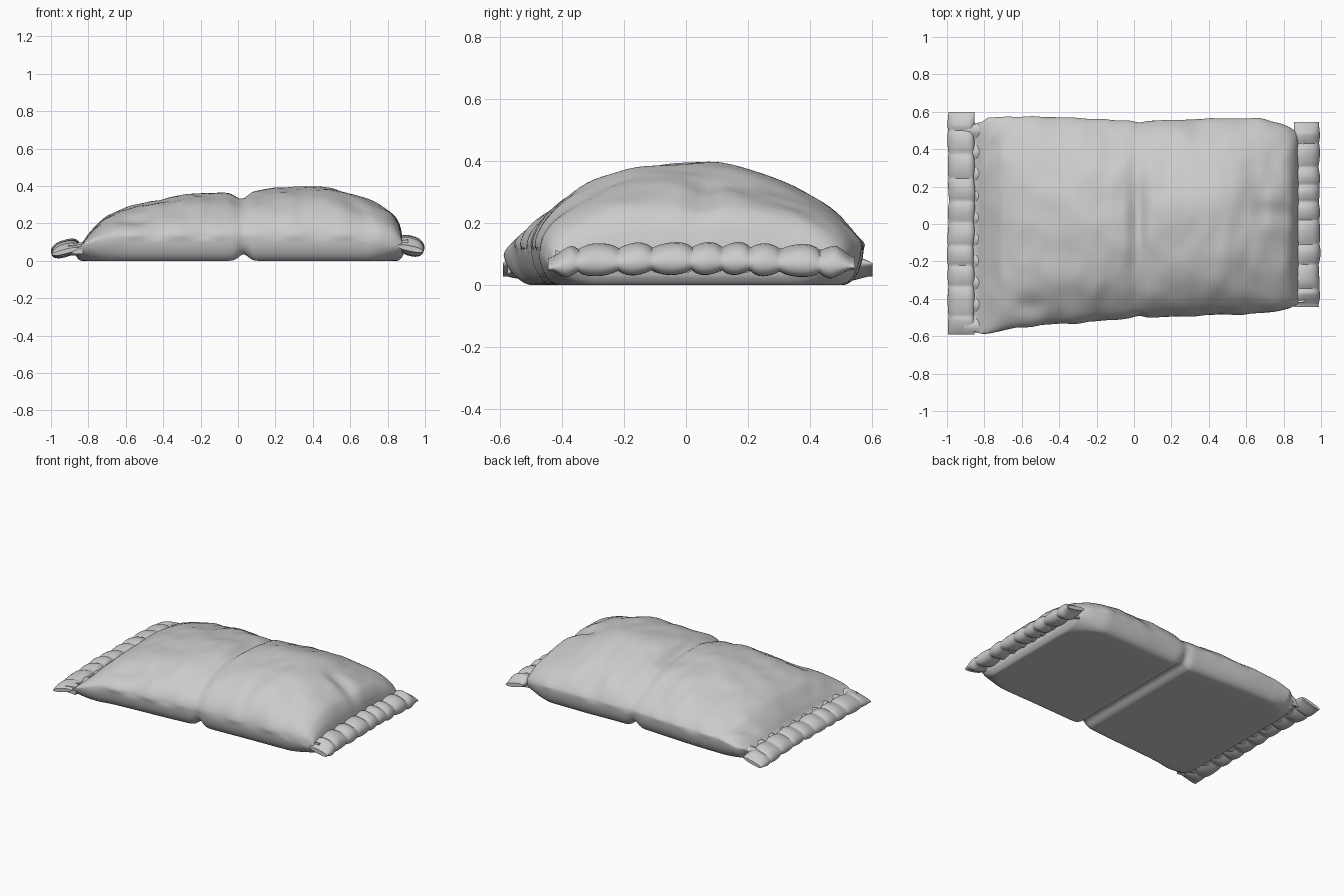
import bpy, bmesh, math
from mathutils import Vector, noise

if "Cube" in bpy.data.objects:
    bpy.data.objects.remove(bpy.data.objects["Cube"])


def interp(table, x):
    """Smooth lookup in a short (x, value) profile (monotone cubic)."""
    if x <= table[0][0]:
        return table[0][1]
    for i, ((x0, v0), (x1, v1)) in enumerate(zip(table, table[1:])):
        if x <= x1:
            def slope(k):
                if k == 0 or k == len(table) - 1:
                    j = 0 if k == 0 else k - 1
                    return (table[j+1][1]-table[j][1]) / (table[j+1][0]-table[j][0])
                a = (table[k][1]-table[k-1][1]) / (table[k][0]-table[k-1][0])
                b = (table[k+1][1]-table[k][1]) / (table[k+1][0]-table[k][0])
                return 0 if a * b <= 0 else 2 * a * b / (a + b)
            h = x1 - x0
            t = (x - x0) / h
            return (v0*(2*t**3-3*t*t+1) + h*slope(i)*(t**3-2*t*t+t)
                    + v1*(3*t*t-2*t**3) + h*slope(i+1)*(t**3-t*t))
    return table[-1][1]


def gauss(d, w):
    return math.exp(-(d / w) ** 2)


def loft(name, rings):
    bm = bmesh.new()
    vr = [[bm.verts.new(p) for p in ring] for ring in rings]
    n = len(vr[0])
    for a, b in zip(vr, vr[1:]):
        for i in range(n):
            bm.faces.new((a[i], a[(i+1) % n], b[(i+1) % n], b[i]))
    bm.faces.new(vr[0])
    bm.faces.new(vr[-1])
    bmesh.ops.recalc_face_normals(bm, faces=bm.faces)
    me = bpy.data.meshes.new(name)
    bm.to_mesh(me)
    bm.free()
    ob = bpy.data.objects.new(name, me)
    bpy.context.collection.objects.link(ob)
    bpy.ops.object.select_all(action='DESELECT')
    ob.select_set(True)
    bpy.context.view_layer.objects.active = ob
    bpy.ops.object.shade_smooth_by_angle(angle=math.radians(50))
    return ob


# Long profiles of the filled bag: crest height, front edge, back edge
TOP = [(-.87, .075), (-.84, .09), (-.8, .14), (-.7, .245), (-.6, .285), (-.4, .33), (-.2, .36),
       (-.06, .36), (.01, .342), (.09, .375), (.3, .393), (.47, .395), (.6, .36),
       (.75, .305), (.82, .262), (.865, .19), (.885, .09)]
FRONT = [(-.87, -.575), (-.8, -.585), (-.6, -.55), (-.2, -.52), (0, -.503), (.1, -.5),
         (.4, -.487), (.7, -.475), (.82, -.455), (.885, -.425)]
BACK = [(-.87, .535), (-.82, .54), (-.77, .57), (-.5, .573), (-.2, .56), (0, .552), (.2, .555),
        (.4, .563), (.65, .565), (.75, .545), (.83, .515), (.885, .48)]


def body_ring(x, n=48):
    top, fy, by = interp(TOP, x), interp(FRONT, x), interp(BACK, x)
    waist = gauss(x - .03, .035)
    end = min(x + .87, .885 - x)                  # distance from the closed ends
    e = max(0, 1 - end / .22)
    mid = min(.13 - .05 * e, top - .012)          # height of the widest line
    low = .035 * waist + .035 * max(0, 1 - end / .035) ** 2
    fy, by = fy + .012 * waist, by - .008 * waist
    inset = .07 + .13 * e * e                     # chamfered corners of flat base
    pts = []
    for i in range(n + 1):                        # upper skin, front to back
        t = -math.cos(math.pi * i / n)
        y = t * (-fy if t < 0 else by)
        p = .58 if t < 0 else .72
        p = p * (1 - .45 * e)
        z = mid + (top - mid) * max(0, 1 - t * t) ** p
        k = z - mid
        wr = noise.noise(Vector((x * 5, y * 5, 2))) * .014
        wr += noise.noise(Vector((x * 13, y * 9, 7))) * .006
        z += wr * min(1, k / .08)
        # folds pulled out of the right end, and soft corner creases
        z -= .035 * gauss(x - .74, .12) * gauss(y - .06 - .15 * (.74 - x), .05) * min(1, k / .05)
        z -= .022 * gauss(x + .76, .07) * gauss(y - .4 - (x + .76), .05) * min(1, k / .05)
        z -= .02 * gauss(x + .55, .08) * gauss(y + .43, .05)
        z -= .012 * gauss(x - .02, .04) * gauss(y, .16)
        side = .012 * noise.noise(Vector((x * 8, t * 2, 4))) * t * t
        pts.append(Vector((x, y + side, max(z, low + .004))))
    m = 12
    for i in range(1, m):                         # rounded lower side, back
        a = math.pi / 2 * i / m
        pts.append(Vector((x, by - inset * (1 - math.cos(a)), mid - (mid - low) * math.sin(a))))
    for i in range(15):                           # flat underside
        pts.append(Vector((x, (by - inset) + (fy + inset - by + inset) * i / 14, low)))
    for i in range(m - 1, 0, -1):                 # rounded lower side, front
        a = math.pi / 2 * i / m
        pts.append(Vector((x, fy + inset * (1 - math.cos(a)), mid - (mid - low) * math.sin(a))))
    return pts


# Filled cushion-like bag with a tuck across the middle
N = 150
xs = []
for i in range(N + 1):
    u = i / N
    u = .6 * u + .4 * (1 - math.cos(math.pi * u)) / 2
    xs.append(-.87 + 1.755 * u)
loft("bag_body", [body_ring(x) for x in xs])


# Puckered sewn hem closing each end
def hem(name, cx, y0, y1, half_w, zc, half_h, tilt, bumps, seed):
    rings = []
    steps = 130
    for j in range(steps + 1):
        s = j / steps
        y = y0 + (y1 - y0) * s
        ph = s * bumps + .35 * noise.noise(Vector((s * 6, seed, 0)))
        puff = abs(math.sin(math.pi * ph)) ** .7
        edge = min(1, min(s, 1 - s) / .07)
        crown = math.sin(math.pi * s) ** .5 if 0 < s < 1 else 0
        h = half_h * (.62 + .38 * puff) * (.35 + .65 * edge)
        w = half_w * (.92 + .08 * puff)
        z0 = zc + .02 * (crown - .6) + .008 * noise.noise(Vector((s * 7, seed, 3)))
        wob = .008 * noise.noise(Vector((s * 9, seed, 5)))
        ring = []
        for i in range(24):
            a = 2 * math.pi * i / 24
            c, sn = math.cos(a), math.sin(a)
            dx = w * math.copysign(abs(c) ** .8, c)
            ring.append(Vector((cx + wob + dx,
                                y + .02 * puff * edge * sn * .4,
                                max(.006, z0 + h * sn + tilt * dx))))
        rings.append(ring)
    return loft(name, rings)


hem("left_hem", -.925, -.59, .60, .072, .062, .042, .25, 10, 1.3)
hem("right_hem", .925, -.445, .545, .07, .078, .05, -.2, 9, 4.7)


# Thin gathered web joining each hem to the bag
def web(name, xa, xb, y0, y1, z, seed):
    rings = []
    for j in range(81):
        s = j / 80
        y = y0 + (y1 - y0) * s
        zz = z + .01 * math.sin(s * 60 + seed)
        rings.append([Vector((xa, y, zz - .02)), Vector((xb, y, zz - .025)),
                      Vector((xb, y, zz + .03)), Vector((xa, y, zz + .02))])
    return loft(name, rings)


web("left_web", -.91, -.83, -.575, .535, .06, 0)
web("right_web", .84, .91, -.42, .49, .075, 2)
